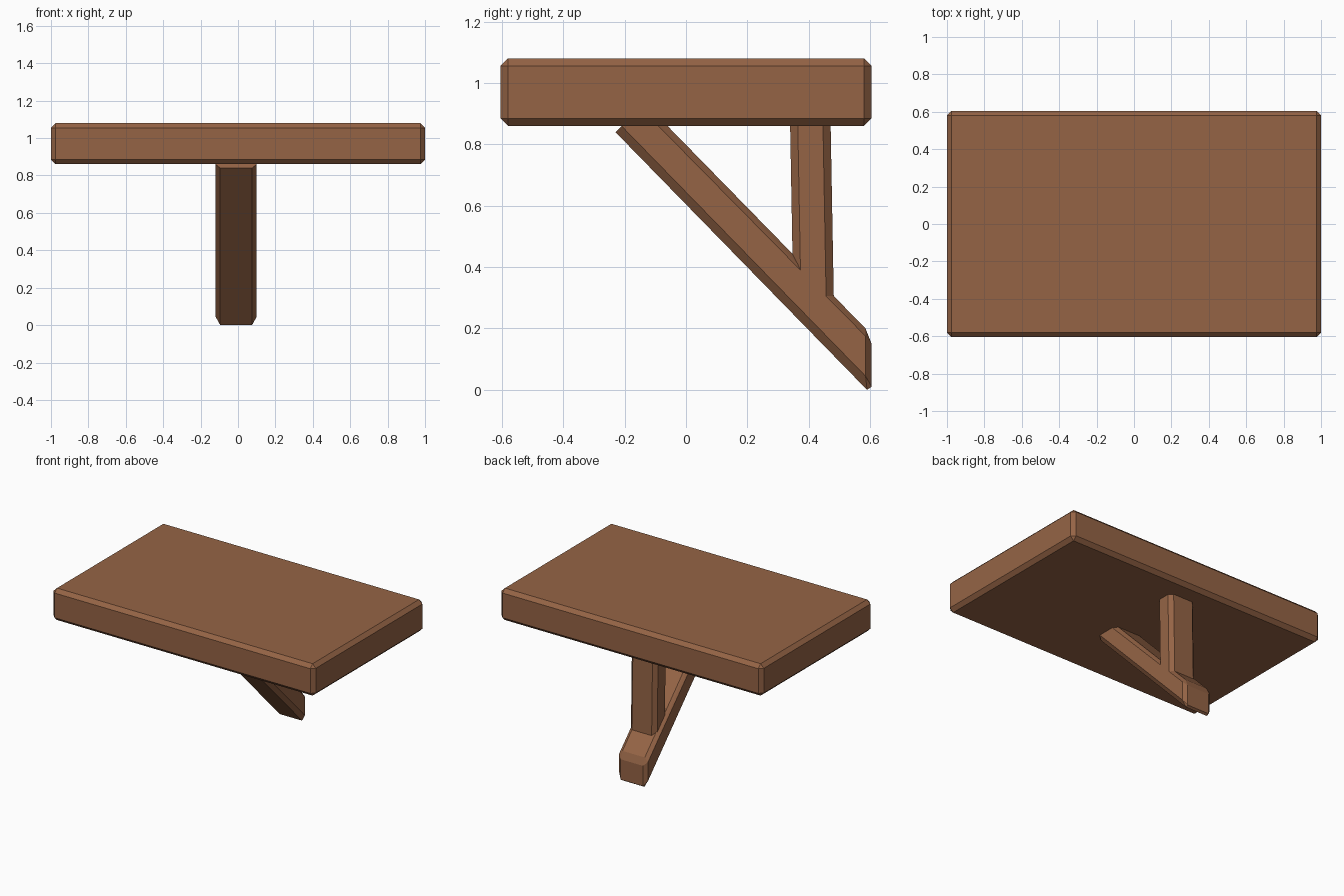
import bpy
import bmesh

cube = bpy.data.objects.get("Cube")
if cube:
    bpy.data.objects.remove(cube, do_unlink=True)

# Single wood colour
WOOD = (0.30, 0.127, 0.06, 1.0)
wood = bpy.data.materials.new("brown wood")
wood.use_nodes = True
wood.diffuse_color = WOOD
bsdf = next(n for n in wood.node_tree.nodes if n.type == "BSDF_PRINCIPLED")
bsdf.inputs["Base Color"].default_value = WOOD
bsdf.inputs["Roughness"].default_value = 0.8

CHAMFER = 0.025


def finish(name, bm):
    bmesh.ops.recalc_face_normals(bm, faces=bm.faces)
    mesh = bpy.data.meshes.new(name)
    bm.to_mesh(mesh)
    bm.free()
    mesh.materials.append(wood)
    obj = bpy.data.objects.new(name, mesh)
    bpy.context.collection.objects.link(obj)
    return obj


def hull(name, points):
    """Convex flat-faced timber through the given points."""
    bm = bmesh.new()
    for p in points:
        bm.verts.new(p)
    result = bmesh.ops.convex_hull(bm, input=bm.verts)
    inside = [v for v in result["geom_interior"] if isinstance(v, bmesh.types.BMVert)]
    bmesh.ops.delete(bm, geom=inside, context="VERTS")
    bmesh.ops.dissolve_limit(bm, angle_limit=0.02, verts=bm.verts, edges=bm.edges)
    return finish(name, bm)


# Chamfered slab
bm = bmesh.new()
bmesh.ops.create_cube(bm, size=1)
for v in bm.verts:
    v.co.x *= 2.0
    v.co.y *= 1.21
    v.co.z = v.co.z * 0.22 + 0.97
bmesh.ops.bevel(bm, geom=bm.edges[:], offset=CHAMFER, segments=1, affect="EDGES")
finish("tabletop", bm)

# Diagonal brace: full outline in the middle, smaller outline on the two sides
outline = [(-0.23, 0.84), (-0.20, 0.87), (-0.07, 0.87), (0.585, 0.2),
           (0.605, 0.15), (0.605, 0.01), (0.59, 0.0)]
side_face = [(-0.21, 0.86), (-0.10, 0.87), (0.585, 0.175), (0.585, 0.045)]
brace_x, half = -0.01, 0.11
points = []
for s in (-1, 1):
    points += [(brace_x + s * (half - CHAMFER), y, z) for y, z in outline]
    points += [(brace_x + s * half, y, z) for y, z in side_face]
hull("diagonal_brace", points)

# Upright post: chamfered square section, leaning slightly backward
points = []
hx, hy = 0.1, 0.066
for y_mid, z in ((0.416, 0.28), (0.405, 0.88)):
    for sx in (-1, 1):
        for sy in (-1, 1):
            points.append((sx * hx, y_mid + sy * (hy - CHAMFER), z))
            points.append((sx * (hx - CHAMFER), y_mid + sy * hy, z))
hull("upright_post", points)
